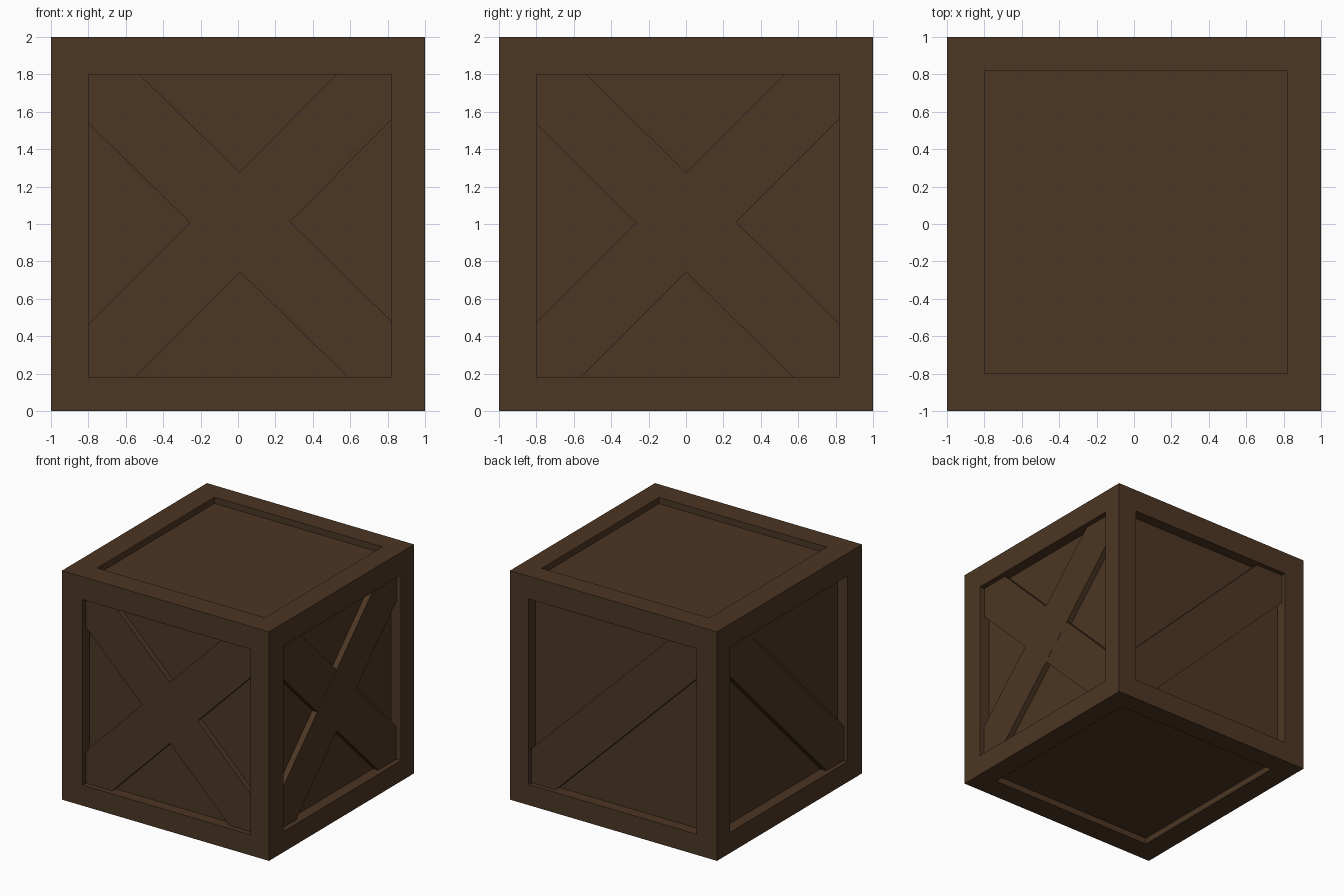
import bpy, bmesh
from math import radians
from mathutils import Vector, Matrix

if "Cube" in bpy.data.objects:
    bpy.data.objects.remove(bpy.data.objects["Cube"])

CENTRE = Vector((0.01, 0.01, 0.99))   # openings sit slightly off the cube centre
HALF_OPEN = 0.81
SIDE_DEPTH, CAP_DEPTH = 0.095, 0.055

wood = bpy.data.materials.new("dark_wood")
wood.diffuse_color = (0.072, 0.037, 0.017, 1)
wood.use_nodes = True
wood.node_tree.nodes["Principled BSDF"].inputs["Base Color"].default_value = wood.diffuse_color


def add_object(name, bm):
    mesh = bpy.data.meshes.new(name)
    bm.to_mesh(mesh)
    bm.free()
    mesh.materials.append(wood)
    obj = bpy.data.objects.new(name, mesh)
    bpy.context.collection.objects.link(obj)
    return obj


# Crate body: cube with a recessed panel sunk into every face
bm = bmesh.new()
bmesh.ops.create_cube(bm, size=2, matrix=Matrix.Translation((0, 0, 1)))
panels = list(bm.faces)
bmesh.ops.inset_individual(bm, faces=panels, thickness=0.19)
for face in panels:
    normal_axis = max(range(3), key=lambda i: abs(face.normal[i]))
    for v in face.verts:
        for i in range(3):
            if i != normal_axis:
                side = 1 if v.co[i] > CENTRE[i] else -1
                v.co[i] = CENTRE[i] + side * HALF_OPEN
floors = bmesh.ops.extrude_discrete_faces(bm, faces=panels)["faces"]
for face in floors:
    face.normal_update()
    depth = CAP_DEPTH if abs(face.normal.z) > 0.5 else SIDE_DEPTH
    bmesh.ops.translate(bm, verts=face.verts, vec=-face.normal * depth)
bmesh.ops.recalc_face_normals(bm, faces=bm.faces)
add_object("crate_body", bm)


# Diagonal boards: lie in the recess and run into the frame at both ends
def brace(name, axis, sign, angle, top):
    bottom = SIDE_DEPTH + 0.02
    thick = bottom - top
    size = [2.36, 2.36, 0.378]
    size[axis] = thick
    pos = Vector((0.01, 0.0, 1.01))
    pos[axis] = sign * (1 - (top + bottom) / 2)
    bm = bmesh.new()
    turn = Matrix.Rotation(radians(angle), 4, "XY"[axis])
    bmesh.ops.create_cube(bm, size=1, matrix=Matrix.Translation(pos) @ turn @ Matrix.Diagonal((*size, 1)))
    add_object(name, bm)


brace("front_brace_rising", 1, -1, -45.2, 0.045)
brace("front_brace_falling", 1, -1, 44.4, 0.046)
brace("right_brace_rising", 0, 1, 45, 0.045)
brace("right_brace_falling", 0, 1, -44.6, 0.046)
brace("back_brace", 1, 1, 44.4, 0.04)
brace("left_brace", 0, -1, 45, 0.035)
